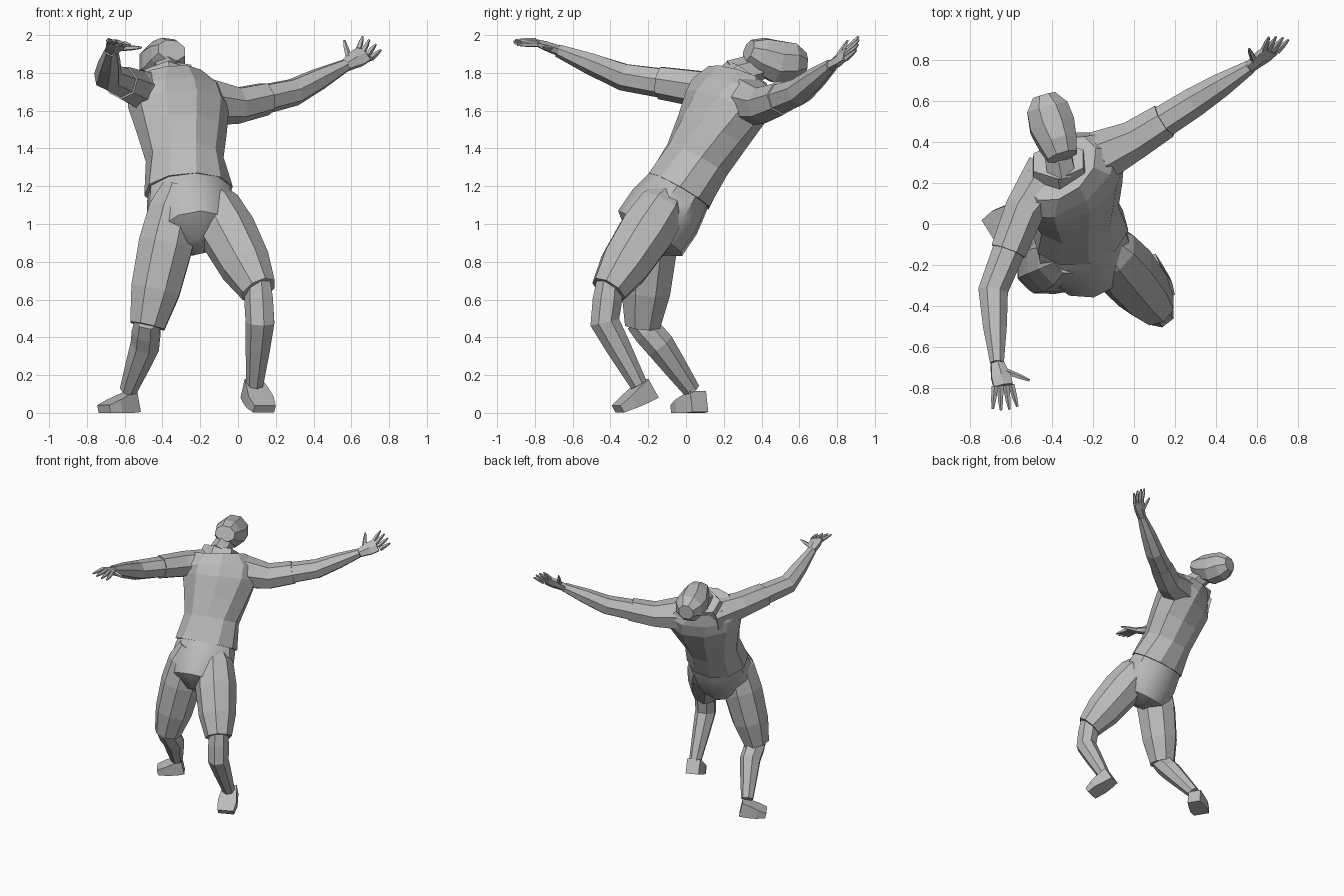
import bpy
import bmesh
import math
from mathutils import Matrix, Vector

default_cube = bpy.data.objects.get("Cube")
if default_cube:
    bpy.data.objects.remove(default_cube, do_unlink=True)

COLOUR = (.5, .5, .5, 1)
grey = bpy.data.materials.new("plain_grey")
grey.use_nodes = True
grey.diffuse_color = COLOUR
grey.node_tree.nodes["Principled BSDF"].inputs["Base Color"].default_value = COLOUR

RIGHTWARD = Vector((1, 0, 0))
UPWARD = Vector((0, 0, 1))


def point_on(path, t):
    """Point on a chain of joints; whole values of t are joints, ends extrapolate."""
    index = max(0, min(int(t), len(path) - 2))
    start, end = Vector(path[index]), Vector(path[index + 1])
    return start + (end - start) * (t - index)


def loft(name, path, profile, side=UPWARD, sides=8, turn=0, smooth=False):
    """Skin (t, half width, half depth) sections along a path; depth defaults to width."""
    bm = bmesh.new()
    centres = [point_on(path, section[0]) for section in profile]
    last = len(centres) - 1
    loops = []
    for i, (t, width, *depth) in enumerate(profile):
        axis = (centres[min(i + 1, last)] - centres[max(i - 1, 0)]).normalized()
        across = Matrix.Rotation(turn * t, 3, 'Z') @ Vector(side)
        across = (across - axis * across.dot(axis)).normalized()
        outward = axis.cross(across)
        height = depth[0] if depth else width
        loop = []
        for k in range(sides):
            angle = math.tau * (k + .5) / sides
            offset = across * width * math.cos(angle) + outward * height * math.sin(angle)
            loop.append(bm.verts.new(centres[i] + offset))
        loops.append(loop)
    for lower, upper in zip(loops, loops[1:]):
        for k in range(sides):
            following = (k + 1) % sides
            bm.faces.new((lower[k], lower[following], upper[following], upper[k]))
    bm.faces.new(loops[0])
    bm.faces.new(loops[-1])
    bmesh.ops.recalc_face_normals(bm, faces=bm.faces)
    mesh = bpy.data.meshes.new(name)
    bm.to_mesh(mesh)
    bm.free()
    mesh.materials.append(grey)
    part = bpy.data.objects.new(name, mesh)
    bpy.context.collection.objects.link(part)
    if smooth:
        bpy.ops.object.select_all(action='DESELECT')
        part.select_set(True)
        bpy.context.view_layer.objects.active = part
        bpy.ops.object.shade_smooth_by_angle(angle=math.radians(40))


# Torso, leaning back and turning towards the shoulders
pelvis, waist = (-.23, -.19, .95), (-.27, 0, 1.23)
chest, throat = (-.31, .2, 1.6), (-.36, .28, 1.8)
spine = [pelvis, waist, chest, throat]
loft("shirt", spine,
     [(.8, .24, .19), (1.3, .21, .18), (1.7, .25, .19), (2.1, .29, .2), (2.5, .29, .18), (2.9, .2, .14)],
     side=(1, 0, -.1), sides=10, turn=.25)
loft("hips", spine,
     [(-.25, .06, .08), (0, .2, .21), (.4, .24, .21), (.7, .23, .19), (1.1, .2, .16)],
     side=(1, .2, 0), sides=10, smooth=True)

# Neck, collar and tilted egg-shaped head
chin, skull, crown = (-.35, .33, 1.92), (-.4, .48, 1.86), (-.44, .63, 1.85)
loft("collar", [(-.36, .26, 1.73), (-.37, .31, 1.8)], [(0, .16, .13), (1, .14, .11)],
     side=RIGHTWARD, sides=6)
loft("neck", [throat, skull], [(-.2, .08), (.7, .07)], side=RIGHTWARD, sides=6)
loft("head", [chin, skull, crown],
     [(0, .08, .06), (.4, .1), (1, .12), (1.6, .11), (2, .06)], side=RIGHTWARD)

# Shared limb profiles
ARM = [(1.2, .085), (1.6, .08), (2, .075), (2.5, .06), (3, .035)]
SLEEVE = [(0, .13), (1, .1), (1.5, .09)]
THIGH = [(-.2, .09), (0, .14), (.3, .155), (.7, .14), (1, .1)]
SHIN = [(-.3, .07), (.3, .08), (1, .08), (1.4, .068), (2, .047)]
SHOE = [(0, .07, .08), (.3, .085, .07), (.65, .1, .05), (1, .085, .03)]
PALM = [(0, .036, .028), (.6, .055, .025), (1, .055, .018)]
FINGER = [(0, .017), (.6, .013), (1, .006)]


def arm(name, collarbone, shoulder, elbow, wrist, palm, reach, across):
    """Sleeve, bare arm and a hand whose fingers fan out along the across direction."""
    joints = [collarbone, shoulder, elbow, wrist]
    loft(name + "_arm", joints, ARM, sides=7)
    loft(name + "_sleeve", joints, SLEEVE, sides=7)
    loft(name + "_palm", [wrist, palm], PALM, side=across, sides=6)
    palm, reach, across = Vector(palm), Vector(reach), Vector(across)
    for finger, spread in zip(("index", "middle", "ring", "little"), (1, .35, -.35, -1)):
        root = palm + across * spread * .04
        tip = palm + reach * (1.1 - abs(spread) * .15) + across * spread * .06
        loft(f"{name}_{finger}_finger", [root, tip], FINGER, side=across, sides=5)
    thumb_root = point_on([wrist, palm], .4) + across * .03
    thumb_tip = palm + across * .13 - reach * .1
    loft(name + "_thumb", [thumb_root, thumb_tip], FINGER, side=reach, sides=5)


def leg(name, hip, knee, calf, ankle, heel, toe):
    """Wide shorts leg, bare shin and a square wedge shoe."""
    loft(name + "_shorts_leg", [hip, knee], THIGH, side=RIGHTWARD)
    loft(name + "_shin", [knee, calf, ankle], SHIN, side=RIGHTWARD, sides=7)
    sole_across = (Vector(toe) - Vector(heel)).cross(UPWARD)
    loft(name + "_shoe", [heel, toe], SHOE, side=sole_across, sides=4)


# Right arm reaches forward, left arm reaches back
arm("right", collarbone=(-.41, .25, 1.67), shoulder=(-.54, .06, 1.72), elbow=(-.69, -.33, 1.78),
    wrist=(-.67, -.68, 1.92), palm=(-.64, -.79, 1.96), reach=(.01, -.115, 0), across=(1, .1, -.2))
arm("left", collarbone=(-.17, .33, 1.65), shoulder=(0, .41, 1.63), elbow=(.3, .6, 1.7),
    wrist=(.57, .77, 1.84), palm=(.67, .85, 1.9), reach=(.04, .06, .06), across=(-.8, .1, .6))

# Both knees bent, left heel lifted
leg("right", hip=(-.34, -.17, 1.08), knee=(-.48, -.23, .46), calf=(-.49, -.14, .36),
    ankle=(-.58, .03, .12), heel=(-.55, .07, .06), toe=(-.71, -.03, .02))
leg("left", hip=(-.12, -.13, 1.08), knee=(.11, -.41, .65), calf=(.12, -.43, .48),
    ankle=(.09, -.25, .15), heel=(.07, -.19, .13), toe=(.14, -.36, .02))
